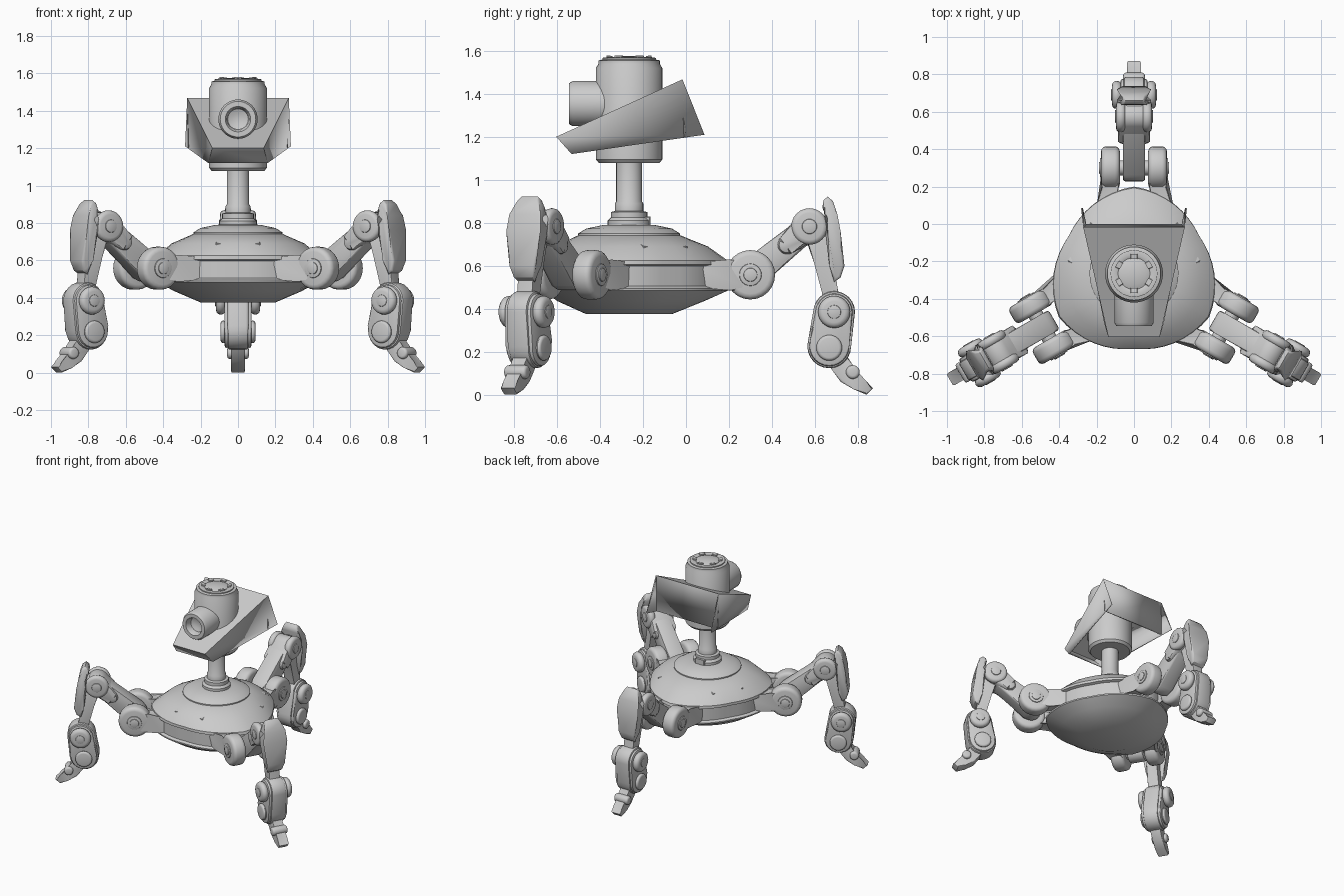
import bpy, bmesh, math
from mathutils import Matrix, Vector, geometry

if "Cube" in bpy.data.objects:
    bpy.data.objects.remove(bpy.data.objects["Cube"])

CY = -0.265                                   # body axis in y
grey = bpy.data.materials.new("plain grey")
grey.diffuse_color = (0.6, 0.6, 0.6, 1)
grey.use_nodes = True
grey.node_tree.nodes["Principled BSDF"].inputs["Base Color"].default_value = grey.diffuse_color


def finish(name, bm):
    bmesh.ops.recalc_face_normals(bm, faces=bm.faces[:])
    me = bpy.data.meshes.new(name)
    bm.to_mesh(me)
    bm.free()
    me.materials.append(grey)
    ob = bpy.data.objects.new(name, me)
    bpy.context.collection.objects.link(ob)
    return ob


def triple(ob):
    # repeat a part for the three legs around the body axis
    for k in (1, 2):
        c = ob.copy()
        c.data = ob.data.copy()
        c.name = ob.name + "_" + str(k + 1)
        bpy.context.collection.objects.link(c)
        c.data.transform(Matrix.Translation((0, CY, 0)) @ Matrix.Rotation(k * math.tau / 3, 4, 'Z')
                         @ Matrix.Translation((0, -CY, 0)))


def prism(name, pts, x0, x1, bevel=0.01, seg=2, width=None):
    # (y, z) outline pushed along x with rounded rims, optional reshaping of x
    bm = bmesh.new()
    a = [bm.verts.new((x0, y, z)) for y, z in pts]
    b = [bm.verts.new((x1, y, z)) for y, z in pts]
    caps = [bm.faces.new(a), bm.faces.new(b)]
    n = len(pts)
    for i in range(n):
        bm.faces.new((a[i], a[(i + 1) % n], b[(i + 1) % n], b[i]))
    if bevel:
        rim = list({e for f in caps for e in f.edges})
        bmesh.ops.bevel(bm, geom=rim, offset=bevel, segments=seg, profile=0.5,
                        affect='EDGES', clamp_overlap=True)
    if width:
        for v in bm.verts:
            v.co.x = width(v.co)
    return finish(name, bm)


def hull(*circles, n=24):
    # outline wrapped around circles (y, z, r)
    pts = [Vector((y + r * math.cos(i * math.tau / n), z + r * math.sin(i * math.tau / n)))
           for y, z, r in circles for i in range(n)]
    return [tuple(pts[i]) for i in geometry.convex_hull_2d(pts)]


def lathe(name, prof, m, n=40):
    bm = bmesh.new()
    rings = []
    for r, z in prof:
        if r == 0:
            rings.append([bm.verts.new((0, 0, z))] * n)
        else:
            rings.append([bm.verts.new((r * math.cos(i * math.tau / n), r * math.sin(i * math.tau / n), z))
                          for i in range(n)])
    for p, q in zip(rings, rings[1:]):
        for i in range(n):
            j = (i + 1) % n
            vs = list(dict.fromkeys((p[i], p[j], q[j], q[i])))
            if len(vs) > 2:
                bm.faces.new(vs)
    bm.transform(m)
    return finish(name, bm)


# body: softly three-cornered disc with a recessed band, round at top and bottom
def outline(t):
    phi = abs((math.degrees(t) - 90 + 60) % 120 - 60)
    return 0.403 + 0.062 * ((60 - phi) / 60) ** 1.2


bm = bmesh.new()
N = 48
levels = [(0.375, 0.20, 0), (0.435, 0.31, 0.25), (0.485, 0.40, 0.95), (0.495, 0.41, 1), (0.505, 0.41, 0.94),
          (0.598, 0.41, 0.94), (0.605, 0.41, 1), (0.625, 0.40, 0.9), (0.69, 0.325, 0.3), (0.745, 0.23, 0)]
rings = []
for z, rc, mix in levels:
    ring = []
    for i in range(N):
        t = i * math.tau / N
        r = outline(t) * 0.95 if mix == 0.94 else rc + (outline(t) - rc) * mix
        ring.append(bm.verts.new((r * math.cos(t), CY + r * math.sin(t), z)))
    rings.append(ring)
for p, q in zip(rings, rings[1:]):
    for i in range(N):
        bm.faces.new((p[i], p[(i + 1) % N], q[(i + 1) % N], q[i]))
bm.faces.new(rings[0])
bm.faces.new(rings[-1])
finish("body", bm)
axis = Matrix.Translation((0, CY, 0))
lathe("body_cap", [(0, 0.73), (0.238, 0.73), (0.238, 0.75), (0.2, 0.773), (0.12, 0.79), (0, 0.795)], axis)
triple(prism("body_vent", [(-0.605, 0.675), (-0.605, 0.69), (-0.56, 0.705), (-0.5, 0.705), (-0.5, 0.675)],
             -0.12, 0.12, 0.004, 1))

# neck
lathe("neck", [(0.1, 0.78), (0.1, 0.81), (0.085, 0.825), (0.085, 0.85), (0.066, 0.855), (0.066, 0.89),
               (0.06, 0.9), (0.06, 1.09)], axis, 28)
prism("neck_block", [(-0.2, 0.78), (-0.2, 0.83), (-0.165, 0.83), (-0.165, 0.78)], -0.04, 0.04, 0.005, 1)

# head
lathe("head", [(0, 1.078), (0.14, 1.078), (0.155, 1.095), (0.155, 1.52), (0.143, 1.54), (0.143, 1.556),
               (0.125, 1.56), (0.125, 1.568), (0.1, 1.572), (0.085, 1.565), (0.06, 1.575), (0, 1.578)], axis)
for k in range(6):
    ob = prism("head_top_tab", [(-0.012, 1.56), (-0.012, 1.577), (0.015, 1.58), (0.015, 1.56)],
               -0.02, 0.02, 0.003, 1)
    ob.data.transform(axis @ Matrix.Rotation(k * math.tau / 6, 4, 'Z') @ Matrix.Translation((0, 0.09, 0)))
lathe("eye_tube", [(0.105, 0.08), (0.105, 0.262), (0.095, 0.28), (0.068, 0.28), (0.06, 0.265), (0.055, 0.235),
                   (0.03, 0.225), (0, 0.222)],
      Matrix.Translation((0, CY, 1.355)) @ Matrix.Rotation(math.pi / 2, 4, 'X'))

# hood: sloping top, flared sides, front lip and back panel just inside the side edges
bm = bmesh.new()
V = {}
for s in (-1, 1):
    for key, co in dict(A=(0.135, -0.6, 1.2), B=(0.268, -0.018, 1.465), C=(0.278, 0.085, 1.21),
                        D=(0.155, -0.53, 1.122), E=(0.266, -0.005, 1.2)).items():
        V[key, s] = bm.verts.new((s * co[0], co[1], co[2]))
for s in (-1, 1):
    bm.faces.new([V[k, s] for k in "ABCD"])
for a, b in ("AB", "AD", "BE"):
    bm.faces.new((V[a, -1], V[b, -1], V[b, 1], V[a, 1]))
hood = finish("hood", bm)
mod = hood.modifiers.new("thickness", 'SOLIDIFY')
mod.thickness = 0.01
mod.offset = 0

# legs: drawn as the back leg, then repeated
for s in (-1, 1):
    def side(name, pts, a, b, bevel=0.01, seg=2, width=None):
        triple(prism(name, pts, s * a, s * b, bevel, seg, width))
    # arm flares outward where it meets the body
    side("hip_arm", [(0.0, 0.495), (0.1, 0.495), (0.2, 0.5), (0.3, 0.48), (0.3, 0.635), (0.2, 0.615),
                     (0.1, 0.62), (0.0, 0.625)], 0.082, 0.172, 0.014, 2,
         lambda c: c.x * (1 + 2.2 * max(0, 0.19 - c.y) ** 1.1))
    side("hip_disc", hull((0.3, 0.558, 0.115)), 0.076, 0.176, 0.026, 3)
    side("hip_cap", hull((0.3, 0.558, 0.052)), 0.17, 0.182, 0.005)
    side("hip_pin", hull((0.3, 0.558, 0.032)), 0.176, 0.188, 0.005)
    side("knee_disc", hull((0.575, 0.783, 0.085)), 0.045, 0.096, 0.022, 3)
    side("knee_pin", hull((0.575, 0.783, 0.035)), 0.09, 0.102, 0.006)
    side("ankle_plate", hull((0.69, 0.385, 0.086), (0.667, 0.225, 0.093)), 0.045, 0.072, 0.012)
    side("ankle_disc", hull((0.69, 0.385, 0.075)), 0.065, 0.118, 0.025, 3)
    side("ankle_pin", hull((0.69, 0.385, 0.032)), 0.112, 0.122, 0.005)
    side("heel_disc", hull((0.667, 0.218, 0.06)), 0.065, 0.093, 0.018, 3)

triple(prism("hip_pivot", hull((0.3, 0.558, 0.04)), -0.1, 0.1, 0))
triple(prism("upper_leg", hull((0.3, 0.558, 0.072), (0.575, 0.783, 0.058)), -0.06, 0.06, 0.014))
triple(prism("upper_leg_flare", hull((0.47, 0.697, 0.045), (0.575, 0.783, 0.075)), -0.085, 0.085, 0.03))
# shin guard: broad at the knee, narrow at both ends
triple(prism("shin_guard", [(0.66, 0.922), (0.685, 0.9), (0.705, 0.84), (0.72, 0.76), (0.738, 0.6),
                            (0.72, 0.545), (0.69, 0.525), (0.668, 0.6), (0.65, 0.74), (0.66, 0.82),
                            (0.635, 0.87), (0.64, 0.905)], -0.1, 0.1, 0.012, 2,
             lambda c: c.x * (0.5 + 0.42 * min(1, max(0, (c.z - 0.53) / 0.16)) - 4.2 * max(0, c.z - 0.82))))
triple(prism("knee_link", hull((0.58, 0.775, 0.065), (0.69, 0.8, 0.02)), -0.045, 0.045, 0.01))
triple(prism("shin_strut", [(0.545, 0.75), (0.605, 0.62), (0.632, 0.48), (0.65, 0.38), (0.73, 0.38),
                            (0.705, 0.5), (0.69, 0.62), (0.67, 0.76)], -0.04, 0.04, 0.01))
triple(prism("lower_leg", hull((0.69, 0.385, 0.097), (0.667, 0.225, 0.102)), -0.055, 0.055, 0.012))
triple(prism("foot", [(0.64, 0.17), (0.68, 0.115), (0.72, 0.06), (0.78, 0.025), (0.84, 0.0), (0.872, 0.03),
                      (0.835, 0.058), (0.805, 0.1), (0.77, 0.135), (0.745, 0.19)], -0.037, 0.037, 0.007))
triple(prism("toe_joint", hull((0.777, 0.105, 0.032)), -0.058, 0.058, 0.014, 3))

# smooth shading with crisp edges
bpy.ops.object.select_all(action='SELECT')
bpy.context.view_layer.objects.active = hood
bpy.ops.object.shade_smooth_by_angle(angle=math.radians(35))
